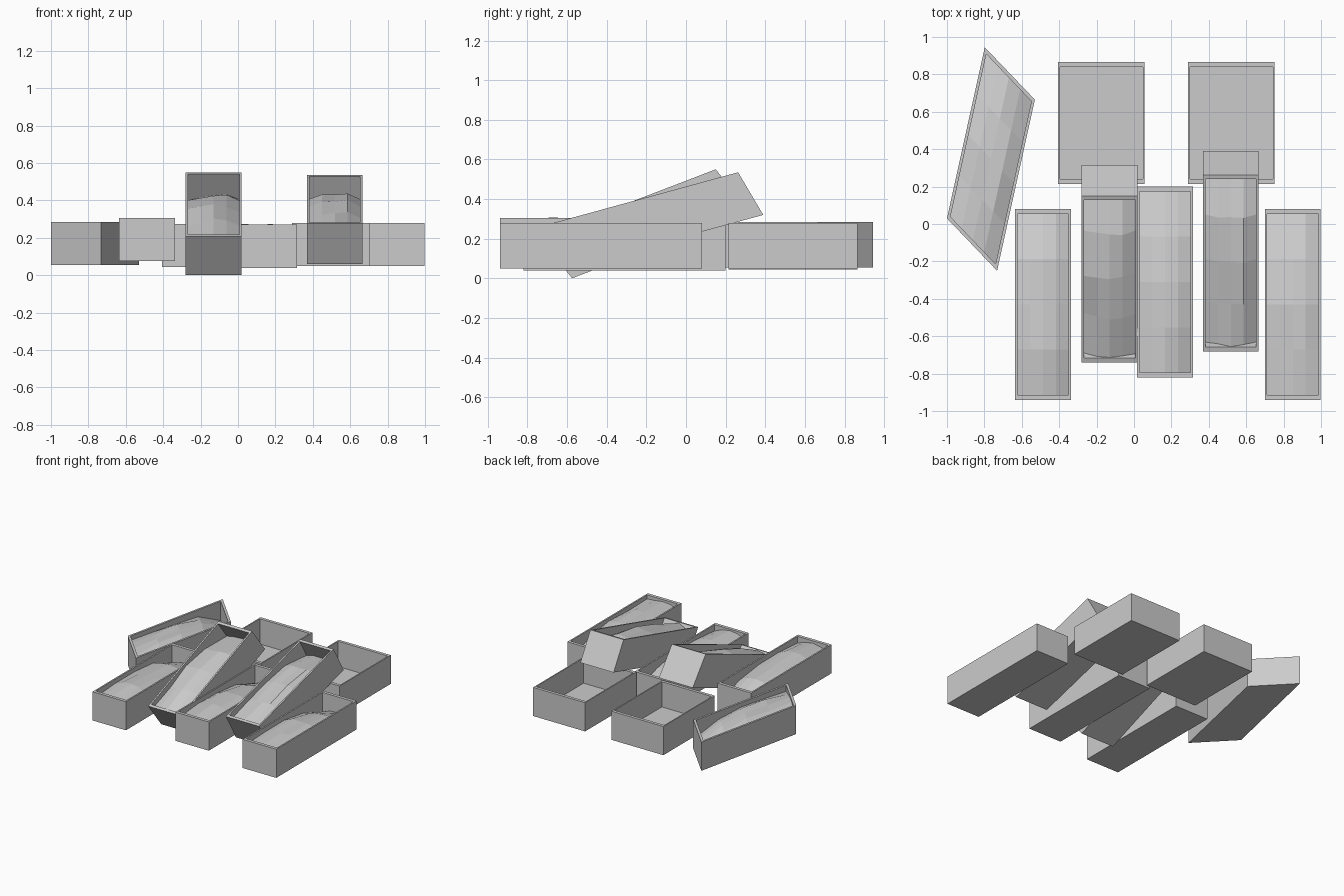
import bpy, bmesh, random
from mathutils import Vector

if "Cube" in bpy.data.objects:
    bpy.data.objects.remove(bpy.data.objects["Cube"])

random.seed(4)


def make_object(name, bm):
    bmesh.ops.recalc_face_normals(bm, faces=bm.faces)
    me = bpy.data.meshes.new(name)
    bm.to_mesh(me)
    bm.free()
    ob = bpy.data.objects.new(name, me)
    bpy.context.collection.objects.link(ob)
    return ob


def tray(name, o, u, v, w, tu, tv, floor=0.12):
    """Open box spanned by edge vectors u, v, w from corner o; tu, tv are wall fractions."""
    bm = bmesh.new()

    def ring(a, b, h):
        return [bm.verts.new(o + u * s + v * t + w * h)
                for s, t in ((a, b), (1 - a, b), (1 - a, 1 - b), (a, 1 - b))]

    rings = [ring(0, 0, 0), ring(0, 0, 1), ring(tu, tv, 1), ring(tu, tv, floor)]
    for r, q in zip(rings, rings[1:]):
        for i in range(4):
            j = (i + 1) % 4
            bm.faces.new((r[i], r[j], q[j], q[i]))
    bm.faces.new(rings[0][::-1])
    bm.faces.new(rings[3])
    return make_object(name, bm)


def filling(name, o, u, v, w, tu, tv):
    """Lumpy heap: near the rim at the front, sinking towards the back."""
    bm = bmesh.new()
    depth = (0.07, 0.02, 0.03, 0.16, 0.52)
    side = (0.12, 0.03, 0.0, 0.03, 0.12)
    grid = []
    for j, d in enumerate(depth):
        row = []
        for i, e in enumerate(side):
            s = tu + (1 - 2 * tu) * i / 4
            t = tv + (1 - 2 * tv) * j / 4
            h = 1 - d - e + random.uniform(-0.05, 0.05)
            row.append(bm.verts.new(o + u * s + v * t + w * h))
        grid.append(row)
    for j in range(4):
        for i in range(4):
            bm.faces.new((grid[j][i], grid[j][i + 1], grid[j + 1][i + 1], grid[j + 1][i]))
    return make_object(name, bm)


def add(name, o, u, v, w, filled=True, tu=0.04, tv=0.025):
    args = [Vector(a) for a in (o, u, v, w)] + [tu, tv]
    tray(name + "_tray", *args)
    if filled:
        filling(name + "_filling", *args)


# Long level trays
for name, x, y, z in (("left", -0.635, -0.94, 0.075),
                      ("middle", 0.017, -0.82, 0.04),
                      ("right", 0.70, -0.94, 0.05)):
    add(name, (x, y, z), (0.298, 0, 0), (0, 1.02, 0), (0, 0, 0.23))

# Tilted trays resting on the others
add("tilted_left", (-0.28, -0.575, 0.0), (0.30, 0, 0), (0, 0.89, 0.342), (0, -0.165, 0.208))
add("tilted_right", (0.37, -0.555, 0.061), (0.295, 0, 0), (0, 0.945, 0.259), (0, -0.127, 0.215))

# Skewed tray at the back left
add("skewed", (-1.0, 0.03, 0.055), (0.268, -0.28, 0), (0.202, 0.915, 0), (0, 0, 0.23), tu=0.05)

# Wide empty trays at the back
for name, x, z in (("empty_left", -0.405, 0.045), ("empty_right", 0.29, 0.05)):
    add(name, (x, 0.215, z), (0.462, 0, 0), (0, 0.65, 0), (0, 0, 0.23), False, 0.022, 0.038)
